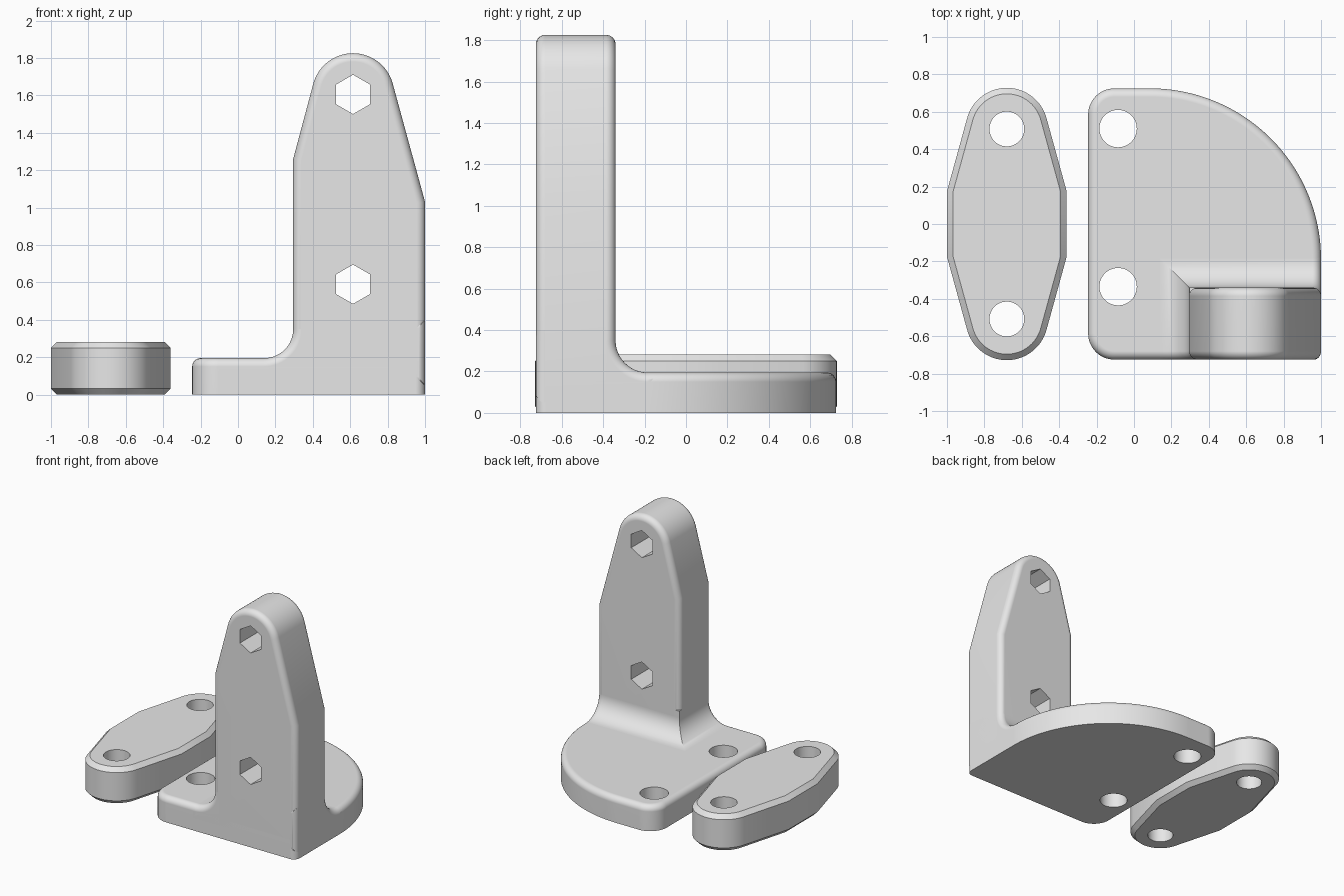
import bpy, bmesh, math
from mathutils import Vector

cube = bpy.data.objects.get("Cube")
if cube:
    bpy.data.objects.remove(cube, do_unlink=True)

grey = bpy.data.materials.new("plain grey")
grey.use_nodes = True
grey.diffuse_color = (0.8, 0.8, 0.8, 1)
grey.node_tree.nodes["Principled BSDF"].inputs["Base Color"].default_value = (0.8, 0.8, 0.8, 1)

ROUND = 0.045      # edge rounding of the bracket
FRONT, BACK = -0.725, -0.34
TOP = 0.195        # top of the base
FILLET = 0.155


def arc(cx, cy, r, start, end, n=16):
    angles = [math.radians(start + (end - start) * i / n) for i in range(n + 1)]
    return [(cx + r * math.cos(a), cy + r * math.sin(a)) for a in angles]


def inset(points, d):
    """Move each side of a counter-clockwise outline inwards by d."""
    result = []
    for i, point in enumerate(points):
        p = Vector(point)
        a = (p - Vector(points[i - 1])).normalized()
        b = (Vector(points[(i + 1) % len(points)]) - p).normalized()
        na, nb = Vector((-a.y, a.x)), Vector((-b.y, b.x))
        result.append(p + (na + nb) * (d / (1 + na.dot(nb))))
    return result


def rounded_end(w, direction, steps=6):
    """Levels of a quarter round that ends at w."""
    angles = [math.pi / 2 * i / steps for i in range(steps + 1)]
    return [(w - direction * ROUND * (1 - math.sin(a)), ROUND * (1 - math.cos(a)))
            for a in angles]


def loft(name, outline, levels, axis):
    """Stack inset copies of an outline along an axis and cap both ends."""
    bm = bmesh.new()
    rings = []
    for w, d in levels:
        ring = []
        for u, v in inset(outline, d):
            co = {"x": (w, u, v), "y": (u, w, v), "z": (u, v, w)}[axis]
            ring.append(bm.verts.new(co))
        rings.append(ring)
    for lower, upper in zip(rings, rings[1:]):
        for i in range(len(lower)):
            bm.faces.new((lower[i - 1], lower[i], upper[i], upper[i - 1]))
    bm.faces.new(rings[0])
    bm.faces.new(rings[-1])
    bmesh.ops.recalc_face_normals(bm, faces=bm.faces[:])
    mesh = bpy.data.meshes.new(name)
    bm.to_mesh(mesh)
    bm.free()
    mesh.materials.append(grey)
    obj = bpy.data.objects.new(name, mesh)
    bpy.context.collection.objects.link(obj)
    return obj


def select(obj):
    bpy.ops.object.select_all(action="DESELECT")
    obj.select_set(True)
    bpy.context.view_layer.objects.active = obj


def combine(obj, tool, operation):
    mod = obj.modifiers.new("cut", "BOOLEAN")
    mod.operation, mod.object, mod.solver = operation, tool, "EXACT"
    select(obj)
    bpy.ops.object.modifier_apply(modifier=mod.name)
    bpy.data.objects.remove(tool, do_unlink=True)


def drill(obj, centre, r, sides, axis):
    """Cut a straight hole with the given number of sides."""
    outline = arc(*centre, r, 90, 450, sides)[:-1]
    combine(obj, loft("cutter", outline, [(-2, 0), (2, 0)], axis), "DIFFERENCE")


def finish(obj):
    select(obj)
    bpy.ops.object.shade_smooth_by_angle(angle=math.radians(25))
    mod = obj.modifiers.new("even shading", "WEIGHTED_NORMAL")
    mod.keep_sharp = True


# Base with a quarter-round plan and two screw holes
base_outline = (arc(0.95, FRONT + 0.05, 0.05, -90, 0, 8)
                + arc(0.085, -0.19, 0.915, 0, 90, 48)
                + arc(-0.105, 0.585, 0.14, 90, 180)
                + arc(-0.105, -0.585, 0.14, 180, 270))
base = loft("base", base_outline, [(0, 0)] + rounded_end(TOP, 1), "z")
for y in (0.51, -0.335):
    drill(base, (-0.085, y), 0.1, 48, "z")

# Tapered upright with two hexagonal holes
upright_outline = ([(0.295, 0.06), (1, 0.06), (1, 1.03)]
                   + arc(0.615, 1.605, 0.22, 15, 165, 32) + [(0.295, 1.26)])
upright = loft("upright", upright_outline,
               rounded_end(FRONT, -1)[::-1] + rounded_end(BACK, 1), "y")
for z in (0.59, 1.605):
    drill(upright, (0.615, z), 0.105, 6, "y")

# Mitred fillet between base and upright
side_outline = ([(0.08, 0.05), (1.2, 0.05), (1.2, 0.4), (0.296, 0.4)]
                + arc(0.295 - FILLET, TOP + FILLET, FILLET, 0, -90)
                + [(0.08, TOP - 0.002)])
back_outline = ([(FRONT - 0.002, 0), (-0.13, 0), (-0.13, TOP - 0.002)]
                + arc(BACK + FILLET, TOP + FILLET, FILLET, -90, -180)
                + [(BACK - 0.001, 0.5), (FRONT - 0.002, 0.5)])
fillet = loft("fillet", side_outline, rounded_end(FRONT, -1)[::-1] + [(0, 0)], "y")
back_fillet = loft("back_fillet", back_outline, [(0, 0)] + rounded_end(1, 1), "x")
combine(fillet, back_fillet, "INTERSECT")

# Loose chamfered clamp plate with two screw holes
plate_outline = ([(-0.36, -0.175), (-0.36, 0.175)]
                 + arc(-0.68, 0.508, 0.22, 15, 165, 32)
                 + [(-1, 0.175), (-1, -0.175)]
                 + arc(-0.68, -0.508, 0.22, 195, 345, 32))
plate = loft("clamp_plate", plate_outline,
             [(0, 0.032), (0.032, 0), (0.25, 0), (0.282, 0.032)], "z")
for y in (0.508, -0.508):
    drill(plate, (-0.68, y), 0.093, 48, "z")

for part in (base, upright, fillet, plate):
    finish(part)
